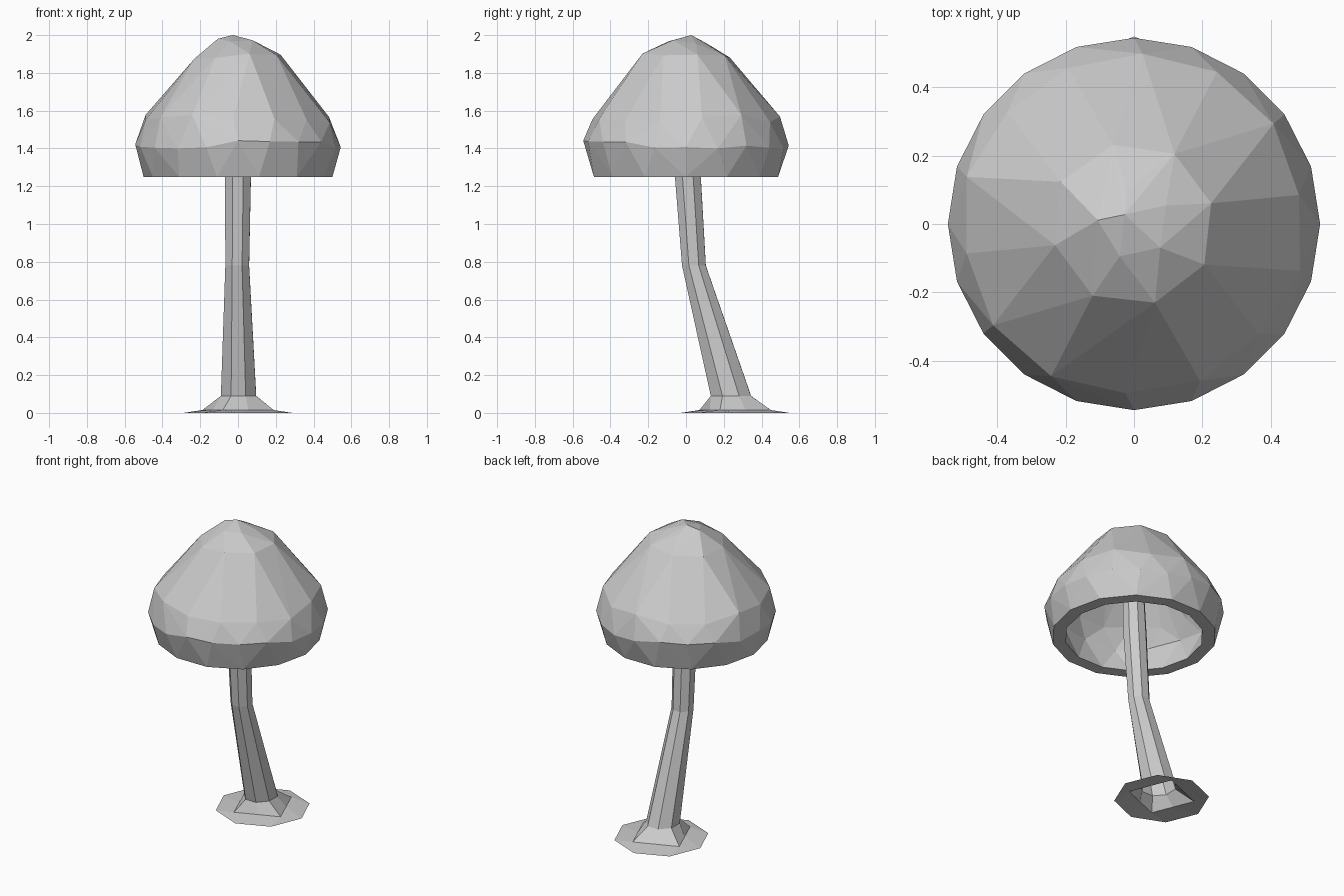
import bpy, bmesh, math, random

if "Cube" in bpy.data.objects:
    bpy.data.objects.remove(bpy.data.objects["Cube"])

random.seed(4)
RIM = 1.25


def ring(r, z, n, deg=0.0, cx=0.0, cy=0.0, sy=1.0):
    """Points of a regular polygon lying flat at height z."""
    return [(cx + r * math.cos(math.radians(deg) + 2 * math.pi * i / n),
             cy + r * sy * math.sin(math.radians(deg) + 2 * math.pi * i / n), z)
            for i in range(n)]


def finish(name, bm):
    me = bpy.data.meshes.new(name)
    bm.to_mesh(me)
    bm.free()
    ob = bpy.data.objects.new(name, me)
    bpy.context.collection.objects.link(ob)
    return ob


def dome(rings, wobble):
    """Faceted convex dome, open at the rim."""
    bm = bmesh.new()
    verts = []
    for i, (r, z, n, deg) in enumerate(rings):
        for x, y, h in ring(r, z, n, deg):
            k = 1 + (random.uniform(-wobble, wobble) if i > 1 else 0)
            dz = random.uniform(-0.025, 0.025) if 0 < i < len(rings) - 1 else 0
            verts.append(bm.verts.new((x * k, y * k, min(h + dz, 2.0))))
    bmesh.ops.convex_hull(bm, input=verts)
    bmesh.ops.delete(bm, geom=[v for v in verts if v.is_valid and not v.link_faces],
                     context='VERTS')
    flat = [f for f in bm.faces if all(abs(v.co.z - RIM) < 1e-4 for v in f.verts)]
    bmesh.ops.delete(bm, geom=flat, context='FACES')
    return bm


# Cap: outer dome, inner dome and the flat lip joining them
bm = dome([(0.50, RIM, 14, 0), (0.544, 1.42, 20, 0), (0.495, 1.56, 14, 10),
           (0.24, 1.89, 8, 15), (0.105, 1.975, 5, 30), (0.04, 2.0, 1, 135)], 0.03)
inner = dome([(0.42, RIM, 14, 0), (0.46, 1.41, 14, 13), (0.41, 1.54, 14, 0),
              (0.18, 1.83, 8, 15), (0.06, 1.91, 5, 30)], 0.02)
bmesh.ops.reverse_faces(inner, faces=inner.faces[:])
tmp = bpy.data.meshes.new("inner_dome")
inner.to_mesh(tmp)
inner.free()
bm.from_mesh(tmp)
bpy.data.meshes.remove(tmp)
loose = [e for e in bm.edges if not e.link_faces]
bmesh.ops.delete(bm, geom=loose, context='EDGES')
# Rim corners of both loops share the same angles, so pair them in order
rim = {v for e in bm.edges if e.is_boundary for v in e.verts}
by_angle = sorted(rim, key=lambda v: (round(math.atan2(v.co.y, v.co.x) % (2 * math.pi), 2)
                                      % 6.28, v.co.length))
ins, outs = by_angle[0::2], by_angle[1::2]
for i in range(len(ins)):
    bm.faces.new((ins[i - 1], ins[i], outs[i], outs[i - 1]))
bmesh.ops.recalc_face_normals(bm, faces=bm.faces[:])
finish("mushroom_cap", bm)

# Stem: flat foot, square flare, then a bent eight-sided stalk
corners = ring(0.205, 0.015, 4, 67, cy=0.26)
flare = []
for a, b in zip(corners, corners[1:] + corners[:1]):
    flare += [a, tuple((p + q) / 2 for p, q in zip(a, b))]
loops = [ring(0.288, 0.0, 8, 45, cy=0.26), flare,
         ring(0.101, 0.09, 8, 67, cx=0.003, cy=0.238, sy=1.14),
         ring(0.068, 0.78, 8, 67, cx=-0.004, cy=0.042),
         ring(0.074, 1.25, 8, 67, cy=0.01),
         ring(0.062, 1.86, 8, 67, cy=-0.02)]
bm = bmesh.new()
rows = [[bm.verts.new(p) for p in lp] for lp in loops]
for lo, hi in zip(rows, rows[1:]):
    for i in range(8):
        j = (i + 1) % 8
        bm.faces.new((lo[i], lo[j], hi[j], hi[i]))
bm.faces.new(rows[-1])
bm.normal_update()
finish("mushroom_stem", bm)
